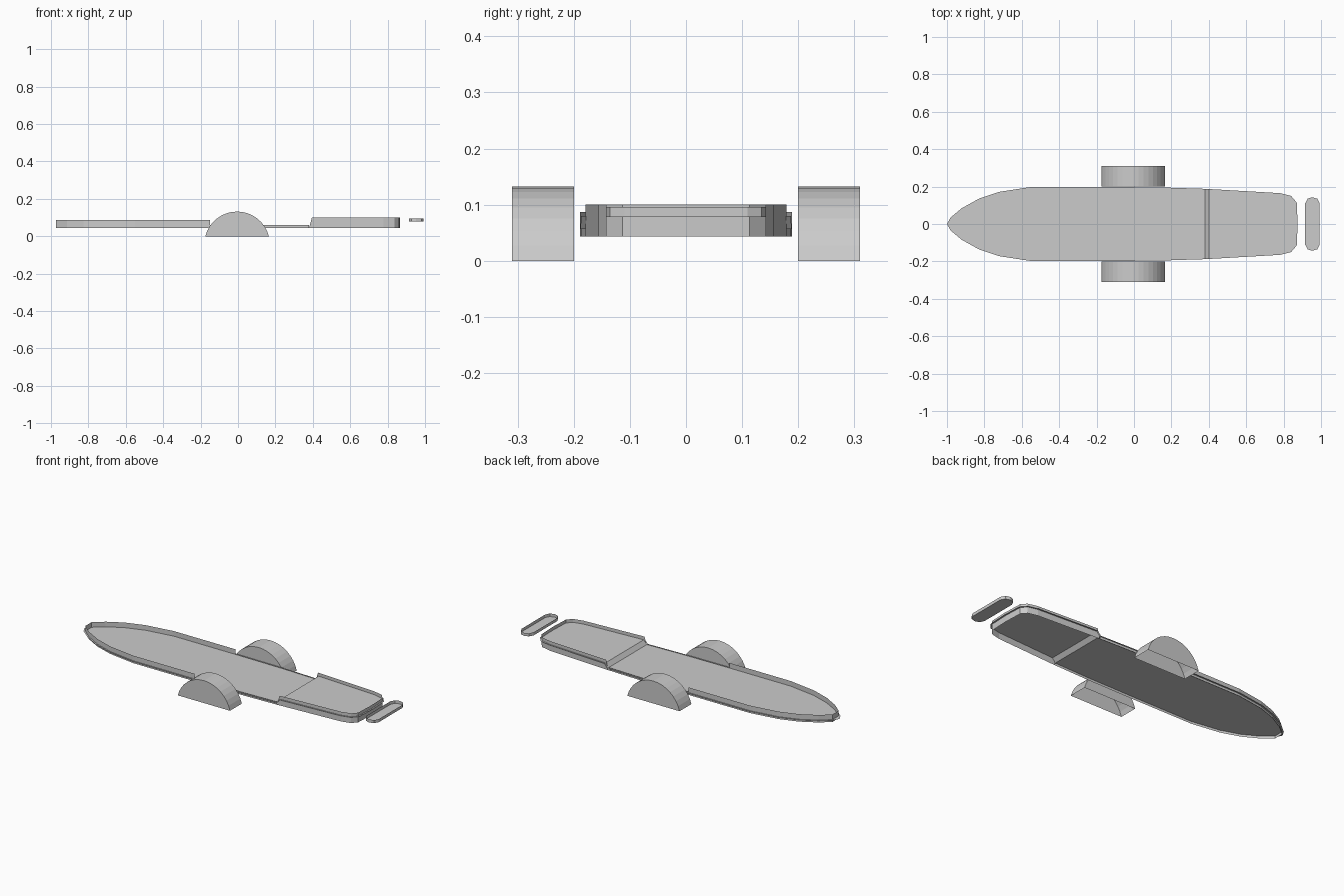
import bpy, bmesh, math

if "Cube" in bpy.data.objects:
    bpy.data.objects.remove(bpy.data.objects["Cube"])

# half-outline of the hull at deck level, bow to stern
SIDE = [(-1.0, 0.0), (-0.98, 0.035), (-0.92, 0.085), (-0.83, 0.135), (-0.72, 0.172),
        (-0.55, 0.198), (-0.15, 0.198), (0.16, 0.195), (0.38, 0.188), (0.40, 0.187),
        (0.78, 0.165), (0.84, 0.15), (0.87, 0.115), (0.875, 0.0)]
Z_LOW, Z_DECK, Z_BOW, Z_POOP, Z_STERN = 0.043, 0.057, 0.087, 0.08, 0.1


def make(name, verts, faces):
    me = bpy.data.meshes.new(name)
    me.from_pydata(verts, [], faces)
    ob = bpy.data.objects.new(name, me)
    bpy.context.collection.objects.link(ob)
    return ob


def inset(d):
    """Side outline moved inwards along its normals."""
    out = []
    for i, (x, y) in enumerate(SIDE):
        if i == 0:
            out.append((x + 3 * d, 0))
        elif i == len(SIDE) - 1:
            out.append((x - d, 0))
        else:
            (ax, ay), (bx, by) = SIDE[i - 1], SIDE[i + 1]
            l = math.hypot(bx - ax, by - ay)
            out.append((x + d * (by - ay) / l, y - d * (bx - ax) / l))
    return out


def strip(name, a, b):
    n = len(a)
    return make(name, a + b, [(i, i + 1, n + i + 1, n + i) for i in range(n - 1)])


def deck_z(x):
    return Z_DECK if x < 0.39 else Z_POOP


# deck with the ramp up to the raised stern
left = [(x, y, deck_z(x)) for x, y in SIDE]
strip("deck", left, [(x, -y, z) for x, y, z in left])

# hull walls: tall at the bow, low amidships, tallest at the stern
wall = inset(0.009)
for s, side in ((1, "left"), (-1, "right")):
    for part, i0, i1, top in (("bow", 0, 7, Z_BOW), ("waist", 6, 9, 0.06), ("stern", 8, 14, Z_STERN)):
        pts = wall[i0:i1]
        low = [(x, s * y, Z_LOW) for x, y in pts]
        high = [(x, s * y, top) for x, y in pts]
        if part == "stern":
            high[0] = (0.395, high[0][1], top)
        strip(f"{part}_wall_{side}", low, high)

# paddle boxes: arched covers, open below
N, W, H, CX = 16, 0.17, 0.132, -0.005
R = (W * W + H * H) / (2 * H)
A = math.asin(W / R)
arc = [(CX + R * math.sin(-A + 2 * A * i / N), H - R + R * math.cos(-A + 2 * A * i / N))
       for i in range(N + 1)]
for s, side in ((1, "left"), (-1, "right")):
    inner = [(x, s * 0.2, z) for x, z in arc]
    outer = [(x, s * 0.31, z) for x, z in arc]
    faces = [(i, i + 1, N + 2 + i, N + 1 + i) for i in range(N)]
    faces += [tuple(range(N + 1)), tuple(range(N + 1, 2 * N + 2))]
    make(f"paddle_box_{side}", inner + outer, faces)

# small platform behind the stern, a shallow tray
half = [(0.915, 0.11), (0.928, 0.135), (0.953, 0.143), (0.98, 0.135), (0.993, 0.11)]
ring = half + [(x, -y) for x, y in reversed(half)]
n = len(ring)
make("stern_platform", [(x, y, 0.078) for x, y in ring] + [(x, y, 0.096) for x, y in ring],
     [tuple(range(n))] + [(i, (i + 1) % n, n + (i + 1) % n, n + i) for i in range(n)])

# consistent normals
for ob in bpy.data.objects:
    bm = bmesh.new()
    bm.from_mesh(ob.data)
    bmesh.ops.recalc_face_normals(bm, faces=bm.faces)
    bm.to_mesh(ob.data)
    bm.free()
